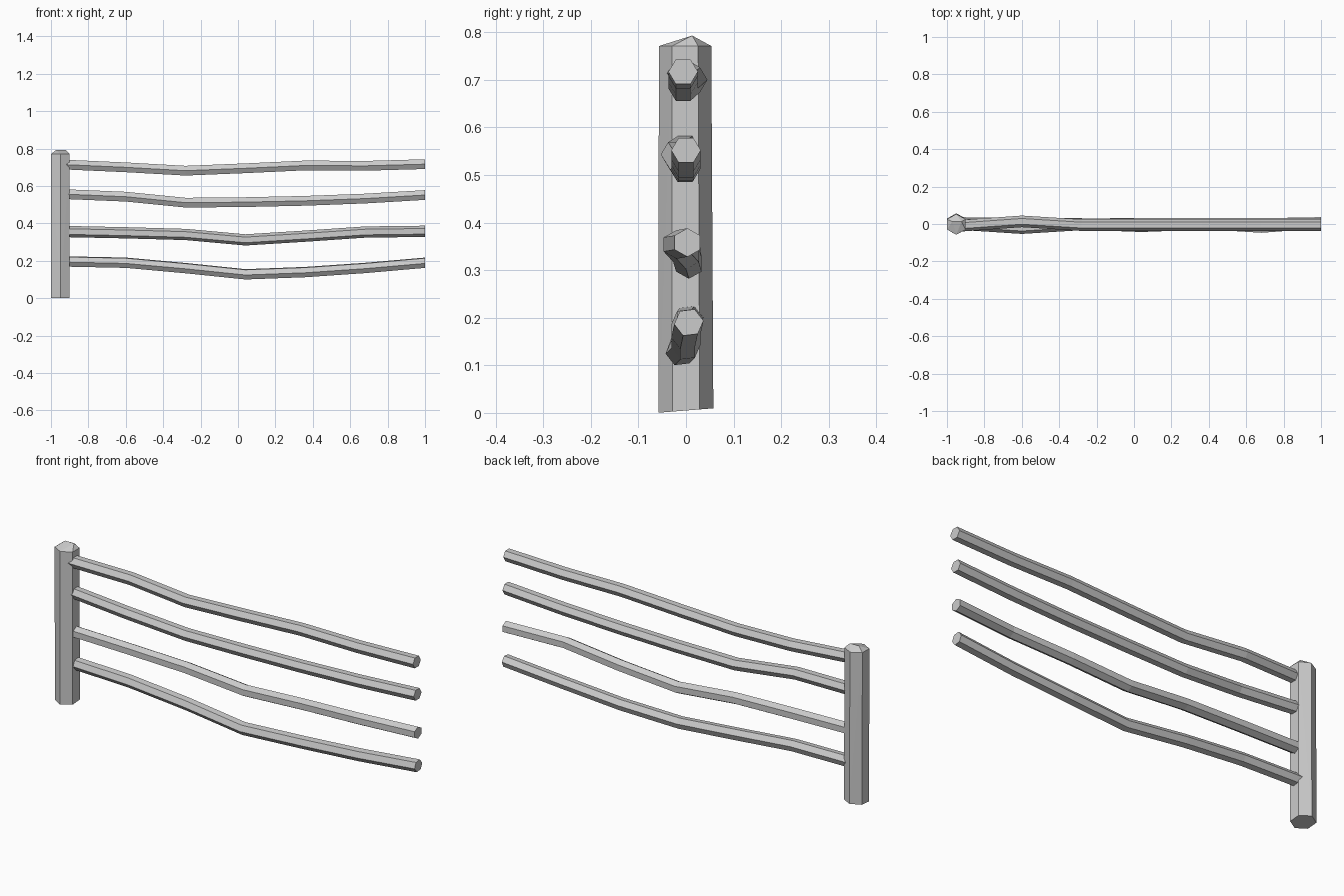
import bpy, bmesh
from math import cos, sin, pi, radians

if "Cube" in bpy.data.objects:
    bpy.data.objects.remove(bpy.data.objects["Cube"])


def finish(bm, name):
    bmesh.ops.recalc_face_normals(bm, faces=bm.faces)
    mesh = bpy.data.meshes.new(name)
    bm.to_mesh(mesh)
    bm.free()
    obj = bpy.data.objects.new(name, mesh)
    bpy.context.collection.objects.link(obj)
    return obj


def bridge(bm, a, b):
    n = len(a)
    for i in range(n):
        j = (i + 1) % n
        bm.faces.new((a[i], a[j], b[j], b[i]))


# Hexagonal post with a slightly tilted base and a blunt ridge on top
def make_post():
    bm = bmesh.new()
    cx, rx, ry = -0.95, 0.0575, 0.0575
    hexagon = [(cx + rx * cos(pi / 2 + i * pi / 3),
                ry * sin(pi / 2 + i * pi / 3)) for i in range(6)]
    for x, y in hexagon:
        bm.verts.new((x, y, 0.005 + 0.08 * y))
        bm.verts.new((x, y * 0.96 - 0.002, 0.771))
    for x in (-0.972, -0.922):
        bm.verts.new((x, 0.013, 0.793))
    bmesh.ops.convex_hull(bm, input=bm.verts[:])
    bmesh.ops.dissolve_limit(bm, angle_limit=radians(1),
                             verts=bm.verts[:], edges=bm.edges[:])
    finish(bm, "post")


# Crooked six-sided rail following heights and depths at even stations
XS = (-0.935, -0.6, -0.28, 0.04, 0.36, 0.68, 1.0)


def make_rail(name, heights, depths, turn):
    bm = bmesh.new()
    rings = []
    for x, z, y in zip(XS, heights, depths):
        rings.append([bm.verts.new((x,
                                    y + 0.031 * cos(radians(turn) + i * pi / 3),
                                    z + 0.030 * sin(radians(turn) + i * pi / 3)))
                      for i in range(6)])
    for a, b in zip(rings, rings[1:]):
        bridge(bm, a, b)
    bm.faces.new(rings[0])
    bm.faces.new(rings[-1])
    finish(bm, name)


make_post()
make_rail("top_rail",
          (0.715, 0.70, 0.682, 0.695, 0.71, 0.708, 0.717),
          (-0.01, 0.014, -0.006, -0.006, -0.006, -0.006, -0.006), 0)
make_rail("upper_middle_rail",
          (0.557, 0.543, 0.511, 0.514, 0.521, 0.533, 0.552),
          (0.0, -0.022, -0.002, 0.0, 0.0, 0.0, 0.0), 0)
make_rail("lower_middle_rail",
          (0.357, 0.35, 0.341, 0.312, 0.332, 0.354, 0.358),
          (0.002, 0.002, 0.002, 0.006, 0.0, -0.02, 0.003), 30)
make_rail("bottom_rail",
          (0.197, 0.19, 0.161, 0.128, 0.14, 0.162, 0.19),
          (0.006, 0.0, 0.0, -0.012, 0.0, 0.0, 0.006), 7)
